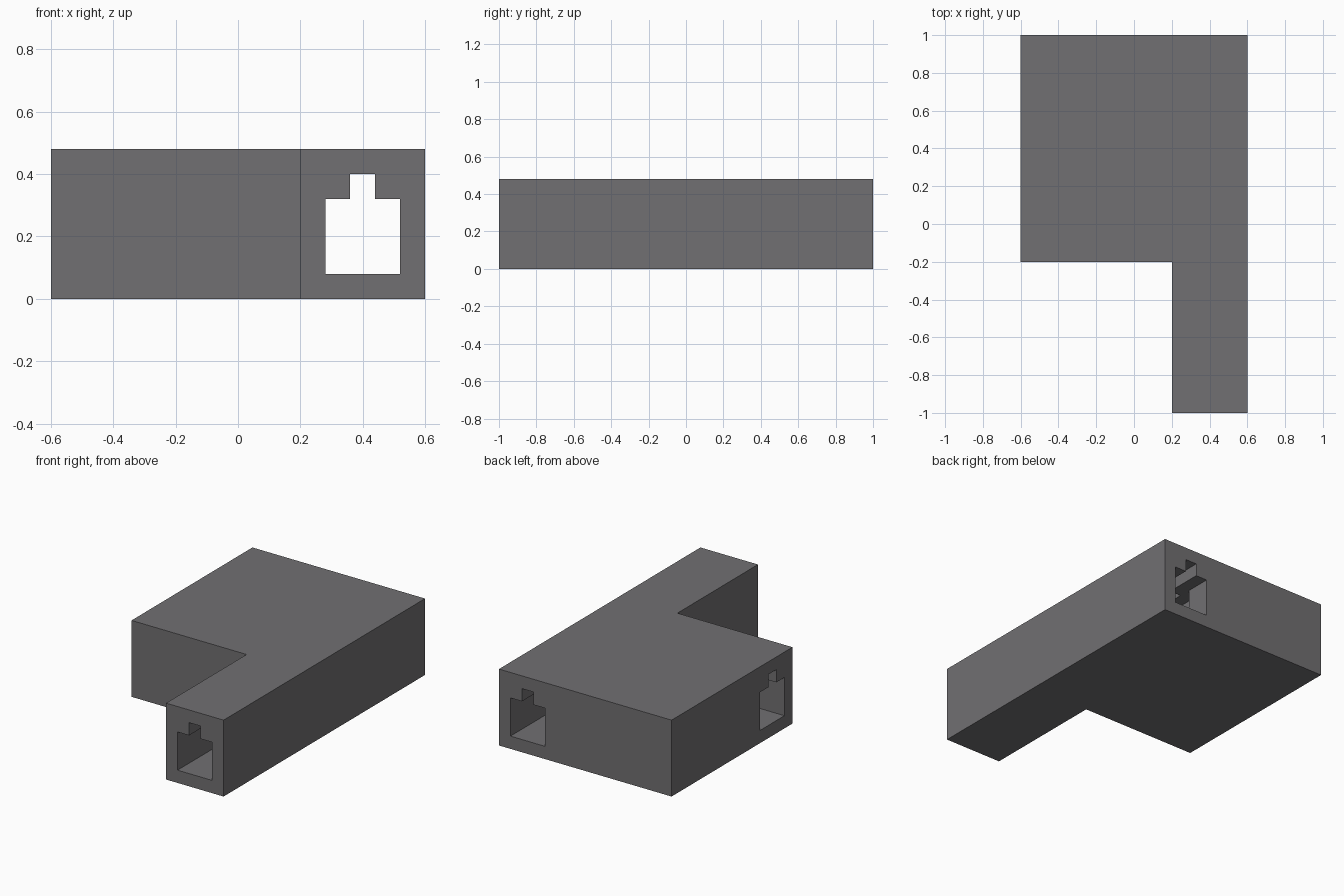
import bpy
import bmesh
import math

cube = bpy.data.objects.get("Cube")
if cube:
    bpy.data.objects.remove(cube, do_unlink=True)

UNIT = 0.08                      # size of one grid block
WIDE, LONG, TURN = 15, 25, 12.5  # plan size and bend radius, in blocks

# Single dark grey
grey = bpy.data.materials.new("dark_grey")
grey.use_nodes = True
colour = (0.165, 0.16, 0.168, 1)
grey.diffuse_color = colour
grey.node_tree.nodes["Principled BSDF"].inputs["Base Color"].default_value = colour

# L-shaped plan: a square block with a narrow arm towards the front
plan = {(i, j) for i in range(WIDE) for j in range(LONG) if j >= 10 or i >= 10}

# Centre lines: a straight channel, and a stepped bend leaving through the side
track = {(12, j) for j in range(LONG)}
for n in range(1, 900):
    a = math.radians(n / 10)
    track.add((int(TURN * math.cos(a)), int(LONG - TURN * math.sin(a))))

# The channel is three blocks wide, with a one-block slot along its ceiling
channel = {(i + a, j + b) for i, j in track for a in (-1, 0, 1) for b in (-1, 0, 1)}
heights = [0, 1, 4, 5, 6]
layers = [plan, plan - channel, plan - track, plan]


def solid(i, j, k):
    return 0 <= k < len(layers) and (i, j) in layers[k]


def add_face(bm, cell, axis, side):
    """Add the face of a cell that lies on the given side of an axis."""
    u, v = (axis + 1) % 3, (axis + 2) % 3
    ring = [(0, 0), (1, 0), (1, 1), (0, 1)]
    verts = []
    for p, q in ring if side else ring[::-1]:
        c = list(cell)
        c[axis] += side
        c[u] += p
        c[v] += q
        verts.append(bm.verts.new(((c[0] - WIDE / 2) * UNIT,
                                   (c[1] - LONG / 2) * UNIT,
                                   heights[c[2]] * UNIT)))
    bm.faces.new(verts)


# Skin every exposed side of the solid cells, then merge the flat areas
bm = bmesh.new()
for k, layer in enumerate(layers):
    for i, j in sorted(layer):
        for axis in range(3):
            for side in (0, 1):
                near = [i, j, k]
                near[axis] += 2 * side - 1
                if not solid(*near):
                    add_face(bm, (i, j, k), axis, side)
bmesh.ops.remove_doubles(bm, verts=bm.verts, dist=UNIT / 100)
bmesh.ops.dissolve_limit(bm, angle_limit=math.radians(1), verts=bm.verts, edges=bm.edges)

mesh = bpy.data.meshes.new("channel_block")
bm.to_mesh(mesh)
bm.free()
mesh.materials.append(grey)
block = bpy.data.objects.new("channel_block", mesh)
bpy.context.collection.objects.link(block)
